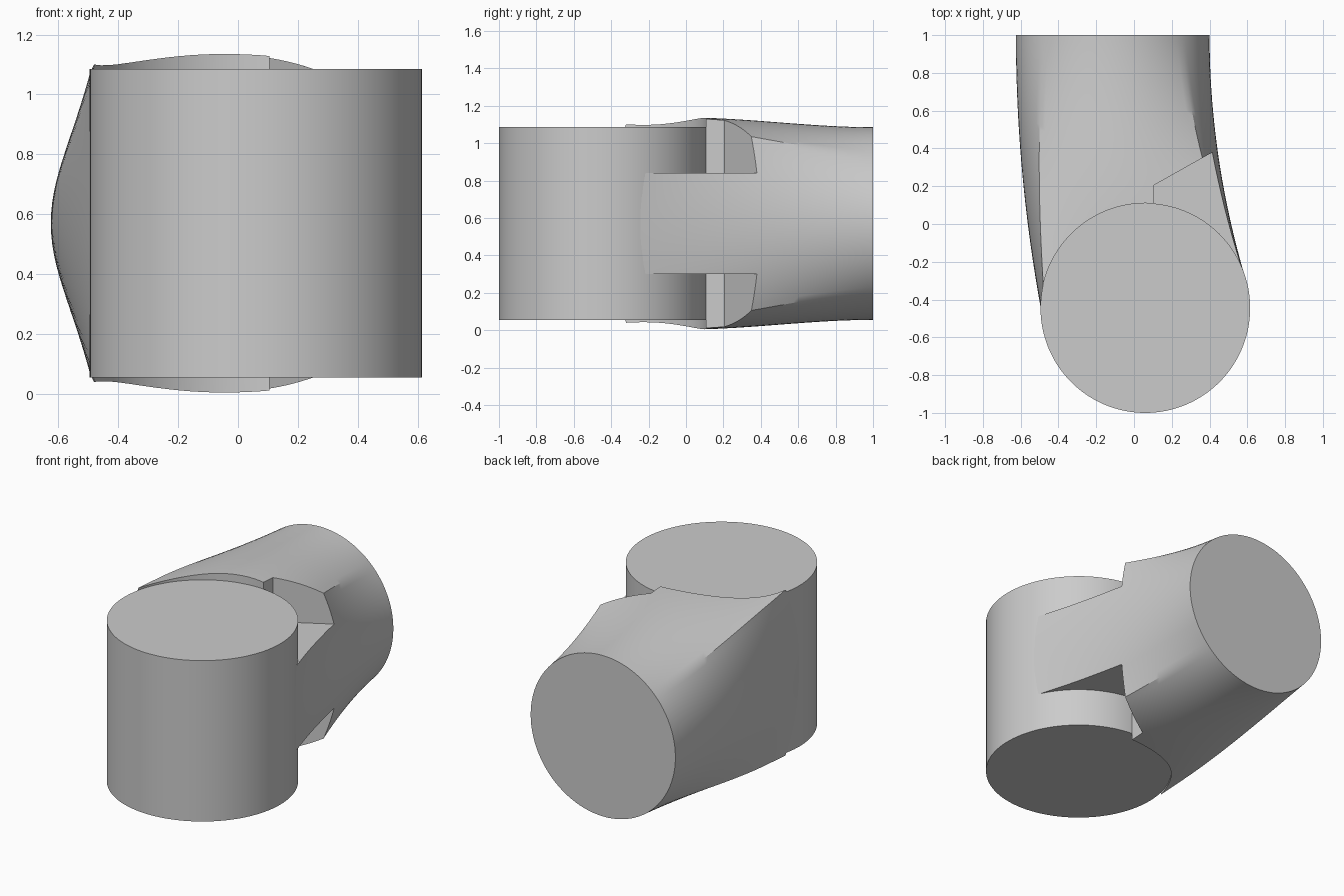
import bpy, bmesh, math

cube = bpy.data.objects.get("Cube")
if cube:
    bpy.data.objects.remove(cube, do_unlink=True)

grey = bpy.data.materials.new("plain_grey")
grey.use_nodes = True
COLOUR = (0.6, 0.6, 0.6, 1)
grey.diffuse_color = COLOUR
grey.node_tree.nodes["Principled BSDF"].inputs["Base Color"].default_value = COLOUR

MID_Z = 0.57
HUB_X, HUB_Y, HUB_R = 0.06, -0.445, 0.555


def finish(name, bm):
    bmesh.ops.recalc_face_normals(bm, faces=bm.faces)
    mesh = bpy.data.meshes.new(name)
    bm.to_mesh(mesh)
    bm.free()
    mesh.materials.append(grey)
    obj = bpy.data.objects.new(name, mesh)
    bpy.context.collection.objects.link(obj)
    return obj


def prism(name, outline, low, high):
    bm = bmesh.new()
    face = bm.faces.new([bm.verts.new((x, y, low)) for x, y in outline])
    top = bmesh.ops.extrude_face_region(bm, geom=[face])["geom"]
    bmesh.ops.translate(bm, vec=(0, 0, high - low),
                        verts=[v for v in top if isinstance(v, bmesh.types.BMVert)])
    return finish(name, bm)


def select(obj):
    bpy.ops.object.select_all(action="DESELECT")
    obj.select_set(True)
    bpy.context.view_layer.objects.active = obj


def lerp(a, b, t):
    return a + (b - a) * t


# Upright drum
circle = [(HUB_X + HUB_R * math.cos(a), HUB_Y + HUB_R * math.sin(a))
          for a in (math.tau * i / 128 for i in range(128))]
drum = prism("drum", circle, 0.055, 1.085)

# Neck: square section on a tilted plane through the drum, easing into a round end
SIDE, RINGS = 24, 40


def section(t):
    ease = 1 - (1 - t) ** 2
    left, right = lerp(-0.465, -0.625, ease), lerp(0.592, 0.40, ease)
    s = max(0, (t - 0.3) / 0.7)
    half_z = lerp(0.567, 0.515, s * s * (3 - 2 * s))
    blend = t ** 0.85
    for quarter in range(4):
        turn = quarter * math.pi / 2
        for i in range(SIDE):
            v = 2 * i / SIDE - 1
            a = v * math.pi / 4
            p, q = lerp(1, math.cos(a), blend), lerp(v, math.sin(a), blend)
            u = p * math.cos(turn) - q * math.sin(turn)
            w = p * math.sin(turn) + q * math.cos(turn)
            x = (left + right) / 2 + u * (right - left) / 2
            yield x, lerp(HUB_Y + 0.15 * u, 1, t), MID_Z + w * half_z


bm = bmesh.new()
rings = [[bm.verts.new(p) for p in section(i / RINGS)] for i in range(RINGS + 1)]
for a, b in zip(rings, rings[1:]):
    for i in range(len(a)):
        bm.faces.new((a[i - 1], a[i], b[i], b[i - 1]))
bm.faces.new(rings[0])
bm.faces.new(rings[-1])
neck = finish("neck", bm)

# Clear the neck from above and below the drum, and cut the two side notches
notch = [(0.105, -0.9), (0.9, -0.9), (0.9, 0.652), (0.425, 0.385), (0.105, 0.205)]
for label, outline, gap in (("clearance", circle, 0.51), ("notch", notch, 0.27)):
    for end, low, high in (("upper", MID_Z + gap, 1.5), ("lower", -0.4, MID_Z - gap)):
        cutter = prism(f"{end}_{label}_cutter", outline, low, high)
        cutter.hide_render = True
        select(neck)
        mod = neck.modifiers.new("cut", "BOOLEAN")
        mod.operation, mod.solver, mod.object = "DIFFERENCE", "EXACT", cutter
        bpy.ops.object.modifier_apply(modifier=mod.name)
        bpy.data.objects.remove(cutter, do_unlink=True)

for obj in (drum, neck):
    select(obj)
    bpy.ops.object.shade_smooth_by_angle(angle=math.radians(30))
